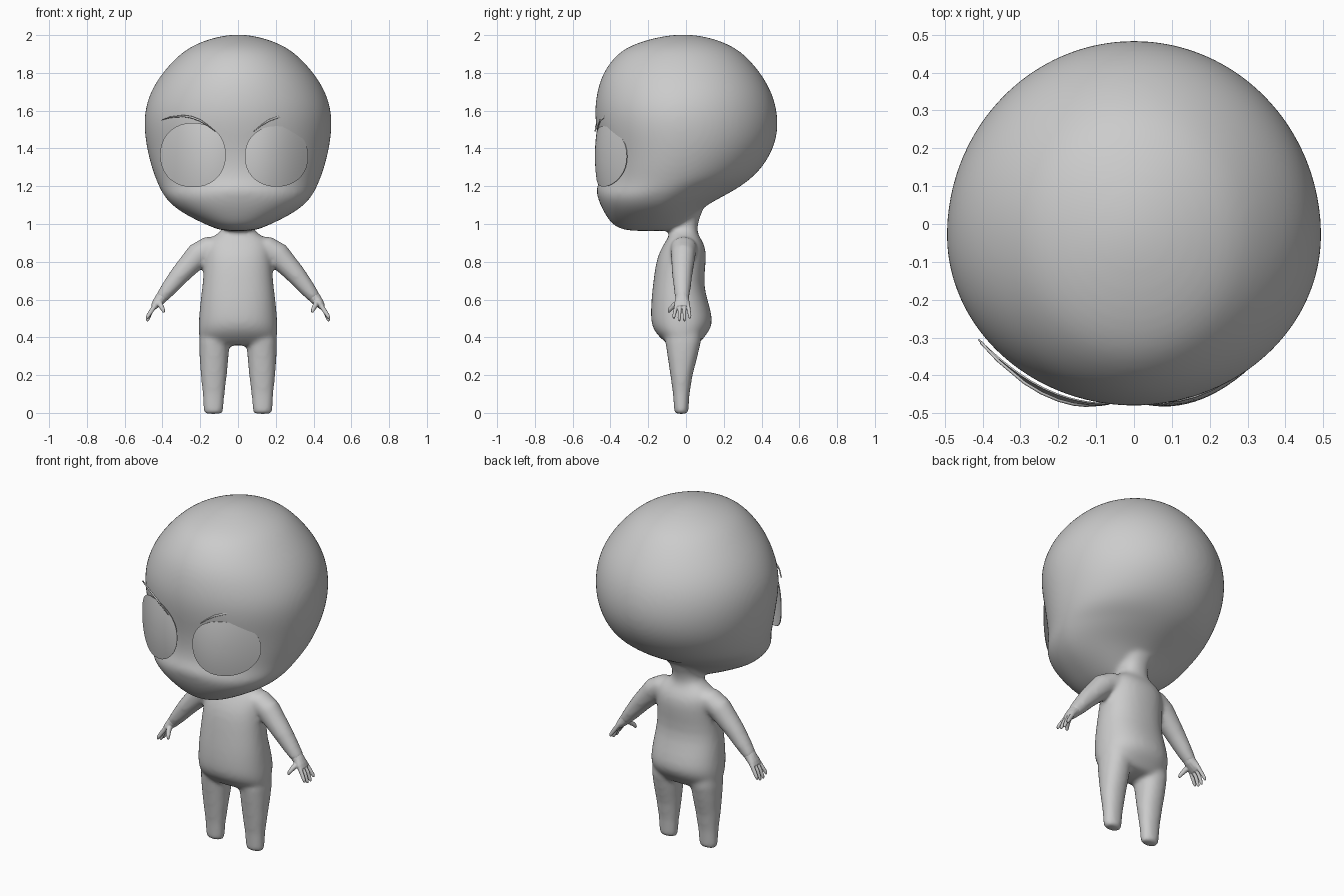
import bpy, bmesh
from math import sin, cos, pi, copysign
from mathutils import Vector

if "Cube" in bpy.data.objects:
    bpy.data.objects.remove(bpy.data.objects["Cube"], do_unlink=True)

grey = bpy.data.materials.new("plain grey")
grey.use_nodes = True
grey.diffuse_color = (0.6, 0.6, 0.6, 1)
grey.node_tree.nodes["Principled BSDF"].inputs["Base Color"].default_value = (0.6, 0.6, 0.6, 1)


def make_object(name, bm):
    bmesh.ops.recalc_face_normals(bm, faces=bm.faces)
    for f in bm.faces:
        f.smooth = True
    mesh = bpy.data.meshes.new(name)
    bm.to_mesh(mesh)
    bm.free()
    mesh.materials.append(grey)
    ob = bpy.data.objects.new(name, mesh)
    bpy.context.collection.objects.link(ob)
    return ob


def loft(name, rings):
    """Skin a list of point rings and cap both ends."""
    bm = bmesh.new()
    loops = [[bm.verts.new(p) for p in ring] for ring in rings]
    n = len(loops[0])
    for a, b in zip(loops, loops[1:]):
        for i in range(n):
            j = (i + 1) % n
            bm.faces.new((a[i], a[j], b[j], b[i]))
    bm.faces.new(loops[0])
    bm.faces.new(loops[-1])
    return make_object(name, bm)


def curve_power(value, power):
    return copysign(abs(value) ** (2 / power), value)


def section(z, half_width, front, back, mid=None, x=0, power=2.0, back_power=None, n=32):
    """Level ring whose front and back halves can differ in depth and roundness."""
    mid = (front + back) / 2 if mid is None else mid
    ring = []
    for i in range(n):
        c, s = cos(2 * pi * i / n), sin(2 * pi * i / n)
        p = back_power if back_power and s > 0 else power
        depth = back - mid if s > 0 else mid - front
        ring.append((x + half_width * curve_power(c, p), mid + depth * curve_power(s, p), z))
    return ring


def tube(name, path, n=14):
    """Round limb; path entries are (point, depth radius, thickness radius)."""
    pts = [Vector(p[0]) for p in path]
    rings = []
    for i, (_, ry, rt) in enumerate(path):
        d = (pts[min(i + 1, len(pts) - 1)] - pts[max(i - 1, 0)]).normalized()
        up = d.cross(Vector((0, 1, 0))).normalized()
        side = up.cross(d)
        rings.append([pts[i] + side * ry * cos(2 * pi * k / n) + up * rt * sin(2 * pi * k / n)
                      for k in range(n)])
    return loft(name, rings)


def apply_modifier(ob, kind, **settings):
    mod = ob.modifiers.new(kind.lower(), kind)
    for key, value in settings.items():
        setattr(mod, key, value)
    bpy.context.view_layer.objects.active = ob
    bpy.ops.object.modifier_apply(modifier=mod.name)


def fuse(name, parts, voxel, rounds):
    """Melt overlapping parts into one smooth skin."""
    bpy.ops.object.select_all(action='DESELECT')
    for p in parts:
        p.select_set(True)
    bpy.context.view_layer.objects.active = parts[0]
    bpy.ops.object.join()
    ob = parts[0]
    ob.name = name
    apply_modifier(ob, 'REMESH', mode='VOXEL', voxel_size=voxel, use_smooth_shade=True)
    apply_modifier(ob, 'SMOOTH', factor=0.5, iterations=rounds)
    ob.data.materials.clear()
    ob.data.materials.append(grey)


# Head: height, half width, front, back, widest depth
head_rows = [
    (0.962, 0.07, -0.3, -0.06, -0.18), (0.978, 0.125, -0.355, -0.03, -0.19),
    (1.0, 0.178, -0.393, 0.0, -0.19), (1.05, 0.28, -0.428, 0.05, -0.17),
    (1.1, 0.353, -0.455, 0.11, -0.15), (1.15, 0.394, -0.472, 0.205, -0.12),
    (1.185, 0.414, -0.479, 0.268, -0.1), (1.23, 0.434, -0.458, 0.335, -0.07),
    (1.3, 0.46, -0.45, 0.408, -0.05), (1.4, 0.485, -0.458, 0.467, -0.03),
    (1.5, 0.499, -0.477, 0.49, -0.03), (1.6, 0.497, -0.486, 0.485, -0.03),
    (1.7, 0.466, -0.474, 0.456, -0.02), (1.8, 0.405, -0.443, 0.398, -0.02),
    (1.9, 0.31, -0.37, 0.31, -0.02), (1.95, 0.232, -0.285, 0.23, -0.02),
    (1.985, 0.135, -0.17, 0.135, -0.02), (2.003, 0.04, -0.06, 0.03, -0.02)]
head = loft("head", [section(*row, power=2.25 if row[0] < 1.16 else 2.0,
                             back_power=1.8 if row[0] < 1.2 else 2.0) for row in head_rows])
apply_modifier(head, 'SUBSURF', levels=2)

# Torso and neck: height, half width, front, back
torso_rows = [
    (0.355, 0.18, -0.09, 0.06), (0.38, 0.2, -0.115, 0.08), (0.41, 0.208, -0.15, 0.105),
    (0.45, 0.21, -0.178, 0.134), (0.5, 0.208, -0.188, 0.143), (0.6, 0.199, -0.184, 0.114),
    (0.68, 0.187, -0.175, 0.092), (0.8, 0.18, -0.16, 0.106), (0.86, 0.177, -0.137, 0.106),
    (0.9, 0.17, -0.114, 0.093), (0.93, 0.145, -0.094, 0.073), (0.955, 0.09, -0.085, 0.06),
    (1.0, 0.075, -0.09, 0.062), (1.05, 0.085, -0.1, 0.078), (1.1, 0.115, -0.12, 0.108)]
torso = loft("torso", [section(*row, power=2.25) for row in torso_rows])
apply_modifier(torso, 'SUBSURF', levels=1)
body_parts = [head, torso]

leg_rows = [(-0.005, 0.045, -0.057, 0.007), (0.012, 0.052, -0.063, 0.013),
            (0.1, 0.058, -0.069, 0.019), (0.2, 0.069, -0.083, 0.035),
            (0.3, 0.077, -0.098, 0.061), (0.38, 0.081, -0.11, 0.08), (0.45, 0.08, -0.1, 0.08)]
leg_x = (0.13, 0.13, 0.129, 0.128, 0.127, 0.125, 0.12)

for side in (-1, 1):
    # Legs and arms
    body_parts.append(loft("leg", [section(*row, x=side * x, power=2.2)
                                   for row, x in zip(leg_rows, leg_x)]))
    body_parts.append(tube("arm", [
        ((side * 0.08, -0.01, 0.9), 0.05, 0.035), ((side * 0.15, -0.012, 0.878), 0.07, 0.06),
        ((side * 0.21, -0.015, 0.838), 0.066, 0.067), ((side * 0.31, -0.02, 0.728), 0.054, 0.053),
        ((side * 0.37, -0.02, 0.654), 0.045, 0.043), ((side * 0.412, -0.02, 0.602), 0.037, 0.032)], 20))

    # Hands
    hand = [tube("palm", [
        ((side * 0.385, -0.02, 0.634), 0.034, 0.034), ((side * 0.412, -0.02, 0.602), 0.036, 0.031),
        ((side * 0.433, -0.021, 0.578), 0.042, 0.024), ((side * 0.447, -0.02, 0.56), 0.041, 0.017)])]
    for k in range(4):
        spread = k - 1.5
        tip = 0.487 + 0.014 * (k in (0, 3))
        hand.append(tube("finger", [
            ((side * 0.437, -0.02 + spread * 0.021, 0.572), 0.01, 0.013),
            ((side * 0.462, -0.021 + spread * 0.025, 0.535), 0.0095, 0.012),
            ((side * 0.477, -0.022 + spread * 0.028, tip + 0.011), 0.0085, 0.01),
            ((side * 0.482, -0.022 + spread * 0.028, tip - 0.002), 0.005, 0.006)], 10))
    hand.append(tube("thumb", [
        ((side * 0.42, -0.035, 0.59), 0.017, 0.018), ((side * 0.408, -0.066, 0.567), 0.014, 0.014),
        ((side * 0.397, -0.086, 0.547), 0.011, 0.011), ((side * 0.392, -0.092, 0.532), 0.006, 0.006)], 10))
    fuse("left_hand" if side > 0 else "right_hand", hand, 0.0035, 2)

fuse("body", body_parts, 0.012, 9)


def face_depth(x, start):
    return -0.48 + 2 * (abs(x) - start) ** 2


def eye(name, cx, cz, rx, rz, start, rings=8, n=36):
    """Rounded, slightly domed plate wrapped around the front of the head."""
    bm = bmesh.new()

    def point(r, i):
        x = cx + rx * r * curve_power(cos(2 * pi * i / n), 2.15)
        dz = rz * r * curve_power(sin(2 * pi * i / n), 2.15)
        return bm.verts.new((x, face_depth(x, start) + 0.55 * dz * dz, cz + dz))

    centre = bm.verts.new((cx, face_depth(cx, start), cz))
    loops = [[point((r + 1) / rings, i) for i in range(n)] for r in range(rings)]
    for i in range(n):
        j = (i + 1) % n
        bm.faces.new((centre, loops[0][i], loops[0][j]))
        for a, b in zip(loops, loops[1:]):
            bm.faces.new((a[i], b[i], b[j], a[j]))
    ob = make_object(name, bm)
    apply_modifier(ob, 'SOLIDIFY', thickness=0.004, offset=0)
    bpy.ops.object.select_all(action='DESELECT')
    ob.select_set(True)
    bpy.ops.object.shade_smooth_by_angle()


eye("right_eye", -0.238, 1.365, 0.173, 0.17, 0.115)
eye("left_eye", 0.203, 1.358, 0.167, 0.16, 0.08)

# Thin brow lines over the eyes, the left one partly sunk into the skin
brow = [(0.12, 1.49), (0.16, 1.522), (0.2, 1.548), (0.245, 1.565),
        (0.29, 1.572), (0.36, 1.565), (0.405, 1.55)]
for name, side, shift, start, sink in (("right_brow", -1, 0, 0.115, 0), ("left_brow", 1, -0.037, 0.08, 0.012)):
    path = []
    for i, (x, z) in enumerate(brow):
        x += shift
        r = 0.001 + 0.005 * sin(pi * i / (len(brow) - 1))
        path.append(((side * x, face_depth(x, start) + sink, z), 0.004, r))
    tube(name, path, 8)
